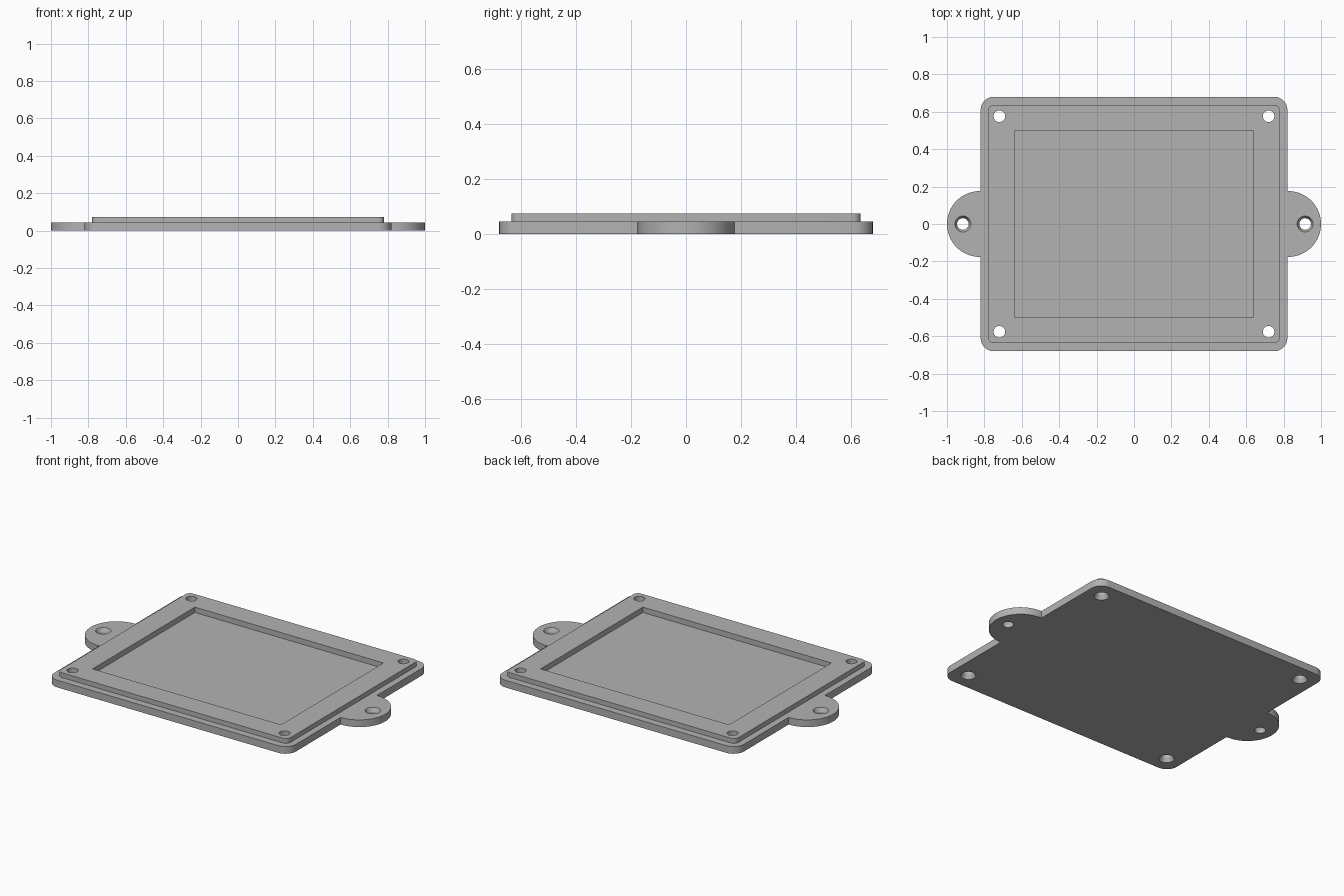
import bpy, bmesh
from math import sin, cos, pi, radians

cube = bpy.data.objects.get("Cube")
if cube:
    bpy.data.objects.remove(cube, do_unlink=True)

BASE_X, BASE_Y, BASE_TOP = 0.82, 0.68, 0.044
LID_X, LID_Y, LID_TOP = 0.78, 0.636, 0.073
POCKET_X, POCKET_Y, POCKET_FLOOR = 0.64, 0.496, 0.04
EAR_X, EAR_R = 0.824, 0.176
HOLE_R, SINK_R, SINK_DEPTH = 0.031, 0.043, 0.024

grey = bpy.data.materials.new("grey plastic")
grey.use_nodes = True
colour = (0.45, 0.45, 0.45, 1)
grey.diffuse_color = colour
grey.node_tree.nodes["Principled BSDF"].inputs["Base Color"].default_value = colour


def arc(cx, cy, r, start, end, steps):
    angles = [radians(start + (end - start) * i / steps) for i in range(steps + 1)]
    return [(cx + r * cos(a), cy + r * sin(a)) for a in angles]


def rounded(hx, hy, r, steps=8):
    corners = [(1, 1), (-1, 1), (-1, -1), (1, -1)]
    return [arc(sx * (hx - r), sy * (hy - r), r, 90 * i, 90 * i + 90, steps)
            for i, (sx, sy) in enumerate(corners)]


def finish(name, bm):
    bmesh.ops.recalc_face_normals(bm, faces=bm.faces)
    mesh = bpy.data.meshes.new(name)
    bm.to_mesh(mesh)
    bm.free()
    mesh.materials.append(grey)
    obj = bpy.data.objects.new(name, mesh)
    bpy.context.collection.objects.link(obj)
    return obj


def prism(name, outline, z0, z1):
    bm = bmesh.new()
    face = bm.faces.new([bm.verts.new((x, y, z0)) for x, y in outline])
    top = bmesh.ops.extrude_face_region(bm, geom=[face])["geom"]
    bmesh.ops.translate(bm, vec=(0, 0, z1 - z0),
                        verts=[v for v in top if isinstance(v, bmesh.types.BMVert)])
    return finish(name, bm)


def lathe(name, x, y, profile, sides=32):
    """Closed solid of revolution from (radius, z) pairs."""
    bm = bmesh.new()
    rings = [[bm.verts.new((x + r * cos(2 * pi * i / sides), y + r * sin(2 * pi * i / sides), z))
              for i in range(sides)] for r, z in profile]
    for low, high in zip(rings, rings[1:]):
        for i in range(sides):
            j = (i + 1) % sides
            bm.faces.new((low[i], low[j], high[j], high[i]))
    bm.faces.new(rings[0])
    bm.faces.new(rings[-1])
    return finish(name, bm)


def boolean(target, tool, operation):
    mod = target.modifiers.new(operation.lower(), "BOOLEAN")
    mod.object, mod.operation, mod.solver = tool, operation, "EXACT"
    bpy.context.view_layer.objects.active = target
    bpy.ops.object.modifier_apply(modifier=mod.name)
    bpy.data.objects.remove(tool, do_unlink=True)


# Base plate with a half-round mounting ear on each side
ne, nw, sw, se = rounded(BASE_X, BASE_Y, 0.07)
right_ear = [(BASE_X, -EAR_R)] + arc(EAR_X, 0, EAR_R, -90, 90, 40) + [(BASE_X, EAR_R)]
left_ear = [(-x, -y) for x, y in right_ear]
cover = prism("cover_plate", ne + nw + left_ear + sw + se + right_ear, 0, BASE_TOP)

# Raised step
step = [p for corner in rounded(LID_X, LID_Y, 0.03) for p in corner]
boolean(cover, prism("raised_step", step, BASE_TOP / 2, LID_TOP), "UNION")

# Shallow rectangular pocket
pocket = [(sx * POCKET_X, sy * POCKET_Y) for sx, sy in ((1, 1), (-1, 1), (-1, -1), (1, -1))]
boolean(cover, prism("pocket_cutter", pocket, POCKET_FLOOR, 0.2), "DIFFERENCE")

# Corner screw holes, countersunk from below
for x in (-0.72, 0.72):
    for y in (-0.576, 0.576):
        profile = [(SINK_R, -0.05), (SINK_R, 0), (HOLE_R, SINK_DEPTH), (HOLE_R, 0.2)]
        boolean(cover, lathe("screw_cutter", x, y, profile), "DIFFERENCE")

# Ear holes, countersunk from above
for x in (-0.915, 0.915):
    profile = [(HOLE_R, -0.05), (HOLE_R, BASE_TOP - SINK_DEPTH), (SINK_R, BASE_TOP), (SINK_R, 0.2)]
    boolean(cover, lathe("ear_cutter", x, 0, profile), "DIFFERENCE")

bpy.ops.object.select_all(action="DESELECT")
cover.select_set(True)
bpy.context.view_layer.objects.active = cover
bpy.ops.object.shade_smooth_by_angle(angle=radians(25))
